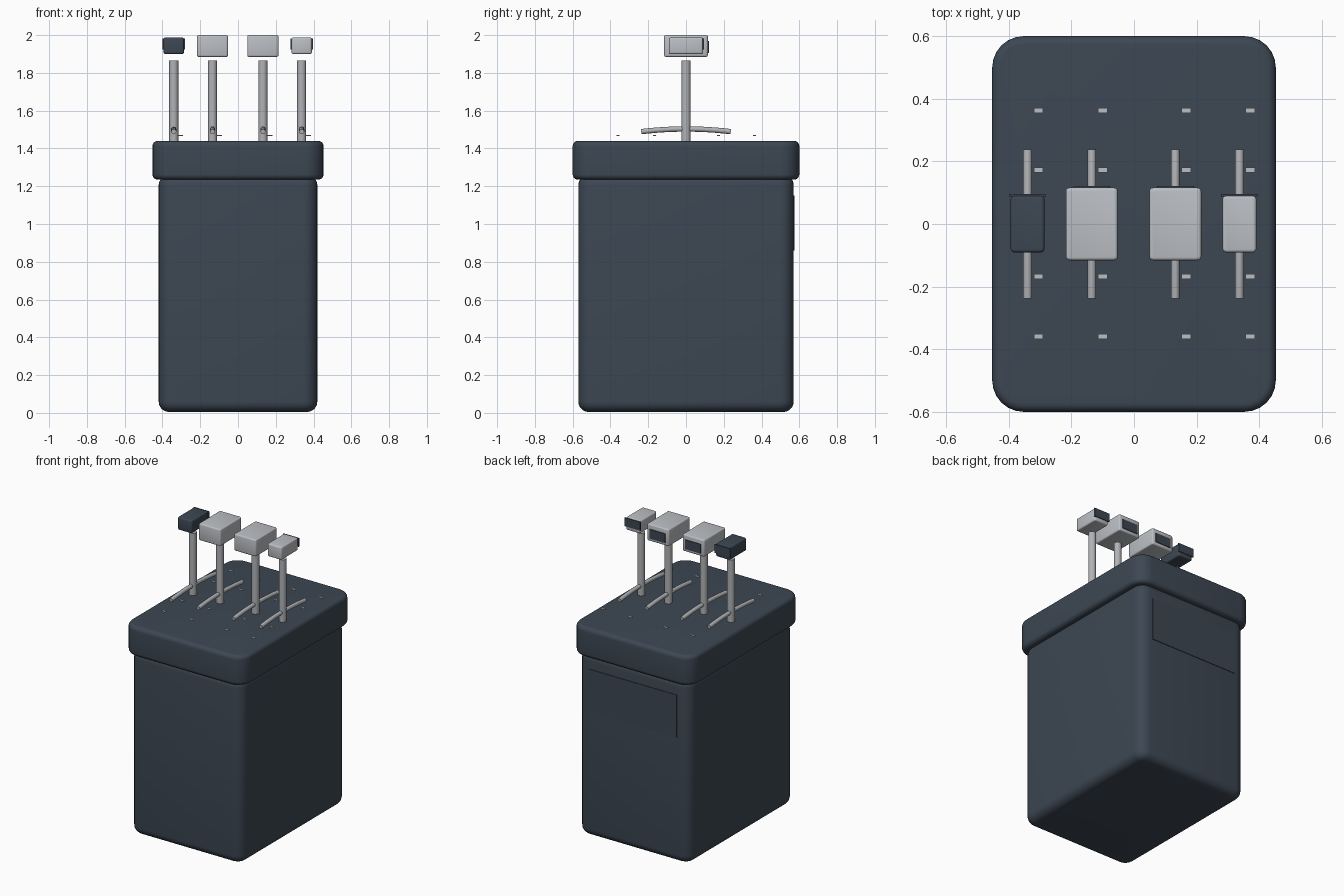
import bpy, bmesh, math

if "Cube" in bpy.data.objects:
    bpy.data.objects.remove(bpy.data.objects["Cube"])


def material(name, rgb):
    m = bpy.data.materials.new(name)
    m.diffuse_color = (*rgb, 1)
    m.use_nodes = True
    m.node_tree.nodes["Principled BSDF"].inputs["Base Color"].default_value = m.diffuse_color
    return m


NAVY = material("slate_navy", (0.046, 0.063, 0.086))
LIGHT = material("light_grey", (0.50, 0.52, 0.55))
STEEL = material("steel_grey", (0.44, 0.45, 0.47))


def finish(bm, name, mat):
    me = bpy.data.meshes.new(name)
    bm.to_mesh(me)
    bm.free()
    ob = bpy.data.objects.new(name, me)
    bpy.context.collection.objects.link(ob)
    me.materials.append(mat)
    bpy.ops.object.select_all(action='DESELECT')
    ob.select_set(True)
    bpy.context.view_layer.objects.active = ob
    bpy.ops.object.shade_smooth_by_angle(angle=math.radians(35))
    return ob


def rounded_box(name, mat, lo, hi, corner=0.0, rim=0.0, seg=5):
    """Box with rounded upright corners, then rounded top and bottom rims."""
    bm = bmesh.new()
    bmesh.ops.create_cube(bm, size=1)
    for v in bm.verts:
        for i in range(3):
            v.co[i] = (lo[i] + hi[i]) / 2 + v.co[i] * (hi[i] - lo[i])
    if corner:
        upright = [e for e in bm.edges if abs(e.verts[0].co.z - e.verts[1].co.z) > 1e-4]
        bmesh.ops.bevel(bm, geom=upright, offset=corner, segments=seg,
                        profile=0.5, affect='EDGES')
    if rim:
        flat = [e for e in bm.edges if abs(e.verts[0].co.z - e.verts[1].co.z) < 1e-5]
        bmesh.ops.bevel(bm, geom=flat, offset=rim, segments=seg,
                        profile=0.5, affect='EDGES')
    return finish(bm, name, mat)


def plate(name, mat, lo, hi):
    return rounded_box(name, mat, lo, hi)


# Pedestal: body and overhanging cap
rounded_box("pedestal_body", NAVY, (-0.42, -0.57, 0.005), (0.42, 0.57, 1.26), 0.075, 0.055, 6)
rounded_box("pedestal_cap", NAVY, (-0.453, -0.60, 1.235), (0.453, 0.60, 1.44), 0.10, 0.028, 6)

# Access panel on the back
plate("back_panel", NAVY, (-0.33, 0.566, 0.86), (0.33, 0.574, 1.15))


def guide_rail(name, x):
    """Shallow arched bar running front to back."""
    cu = bpy.data.curves.new(name, 'CURVE')
    cu.dimensions = '3D'
    cu.bevel_depth = 0.014
    cu.bevel_resolution = 2
    cu.use_fill_caps = True
    sp = cu.splines.new('POLY')
    n = 13
    sp.points.add(n - 1)
    for i in range(n):
        t = 2 * i / (n - 1) - 1
        sp.points[i].co = (x, 0.237 * t, 1.503 - 0.014 * t * t, 1)
    ob = bpy.data.objects.new(name, cu)
    bpy.context.collection.objects.link(ob)
    cu.materials.append(STEEL)


def lever_rod(name, x):
    bm = bmesh.new()
    bmesh.ops.create_cone(bm, cap_ends=True, segments=20, radius1=0.024,
                          radius2=0.024, depth=0.435)
    bmesh.ops.translate(bm, verts=bm.verts, vec=(x, 0, 1.6475))
    finish(bm, name, STEEL)


# Levers: x, half width, half depth, knob z range, insert z range, knob colour
levers = [
    ("outer_left", -0.340, 0.054, 0.091, (1.900, 1.987), (1.925, 1.983), NAVY),
    ("inner_left", -0.135, 0.083, 0.116, (1.885, 2.000), (1.905, 1.968), LIGHT),
    ("inner_right", 0.132, 0.083, 0.116, (1.885, 2.000), (1.905, 1.968), LIGHT),
    ("outer_right", 0.337, 0.054, 0.091, (1.900, 1.987), (1.925, 1.983), LIGHT),
]
for side, x, w, d, (z0, z1), (p0, p1), mat in levers:
    lever_rod(side + "_lever_rod", x)
    guide_rail(side + "_guide_rail", x)
    rounded_box(side + "_knob", mat, (x - w, -d, z0), (x + w, d, z1), 0.012, 0.009, 3)
    # Dark insert on the back of the knob
    plate(side + "_knob_insert", NAVY, (x - 0.059, d - 0.003, p0), (x + 0.059, d + 0.005, p1))
    # Position marks beside the rail
    for i, y in enumerate((-0.36, -0.168, 0.172, 0.362)):
        plate(f"{side}_position_mark_{i + 1}", LIGHT,
              (x + 0.020, y - 0.008, 1.467), (x + 0.050, y + 0.008, 1.472))
